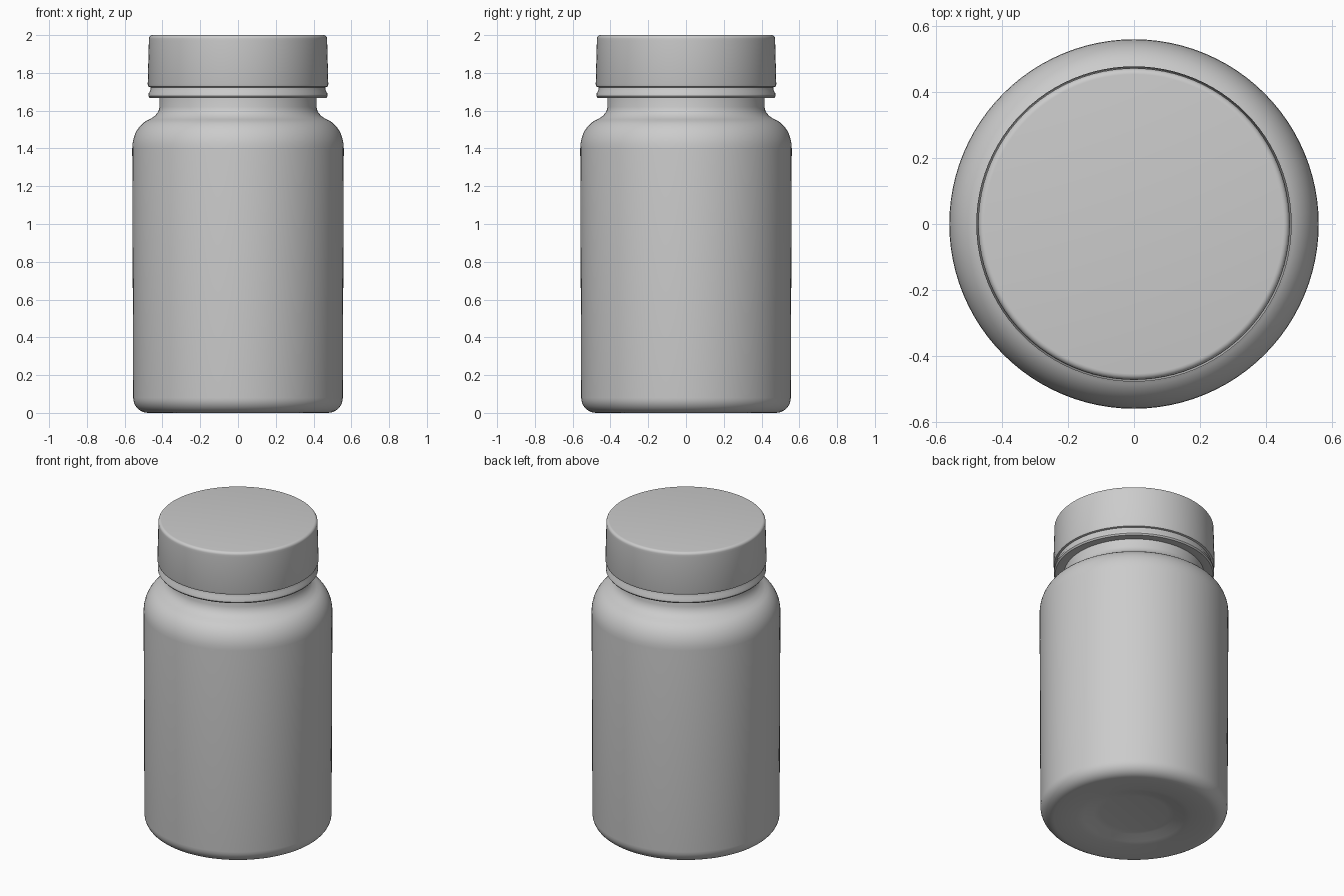
import bpy, bmesh, math

SEGMENTS = 96

cube = bpy.data.objects.get("Cube")
if cube:
    bpy.data.objects.remove(cube, do_unlink=True)

grey = bpy.data.materials.new("plain_grey")
grey.use_nodes = True
colour = (0.6, 0.6, 0.6, 1)
grey.diffuse_color = colour
grey.node_tree.nodes["Principled BSDF"].inputs["Base Color"].default_value = colour


def arc(cx, cz, rx, rz, start, end, steps=8):
    """Points on an elliptical corner, angles in degrees."""
    angles = [math.radians(start + (end - start) * i / steps) for i in range(steps + 1)]
    return [(cx + rx * math.cos(a), cz + rz * math.sin(a)) for a in angles]


def lathe(name, profile):
    """Spin a (radius, height) profile about the z axis."""
    bm = bmesh.new()
    verts = [bm.verts.new((r, 0, z)) for r, z in profile]
    edges = [bm.edges.new(pair) for pair in zip(verts, verts[1:])]
    bmesh.ops.spin(bm, geom=verts + edges, cent=(0, 0, 0), axis=(0, 0, 1),
                   angle=math.tau, steps=SEGMENTS, use_duplicate=False)
    bmesh.ops.remove_doubles(bm, verts=bm.verts, dist=0.0001)
    bmesh.ops.recalc_face_normals(bm, faces=bm.faces)
    mesh = bpy.data.meshes.new(name)
    bm.to_mesh(mesh)
    bm.free()
    mesh.materials.append(grey)
    obj = bpy.data.objects.new(name, mesh)
    bpy.context.collection.objects.link(obj)
    bpy.ops.object.select_all(action='DESELECT')
    obj.select_set(True)
    bpy.context.view_layer.objects.active = obj
    bpy.ops.object.shade_smooth_by_angle(angle=math.radians(40))
    return obj


# Bottle: dished base, rounded foot, straight wall, shoulder and neck
base = [(0, 0.035), (0.2, 0.035), (0.24, 0.03), (0.3, 0.012), (0.34, 0.005), (0.42, 0)]
foot = arc(0.475, 0.08, 0.08, 0.08, -90, 0)
shoulder = arc(0.435, 1.4, 0.125, 0.16, 0, 75)
neck = [(0.44, 1.572), (0.422, 1.595), (0.415, 1.62), (0.415, 1.7), (0, 1.7)]
lathe("bottle_body", base + foot + shoulder + neck)

# Cap: tapered skirt with a narrow rounded edge around a flat top
skirt = [(0, 1.722), (0.455, 1.722), (0.474, 1.727), (0.478, 1.74), (0.472, 1.97)]
lathe("cap", skirt + arc(0.454, 1.982, 0.018, 0.018, 0, 90, 5) + [(0, 2.0)])

# Tamper ring below the groove, closed around the neck
ring = [(0.41, 1.672), (0.45, 1.668), (0.468, 1.668), (0.475, 1.677),
        (0.474, 1.69), (0.465, 1.705), (0.462, 1.725), (0.41, 1.725)]
lathe("tamper_ring", ring)
